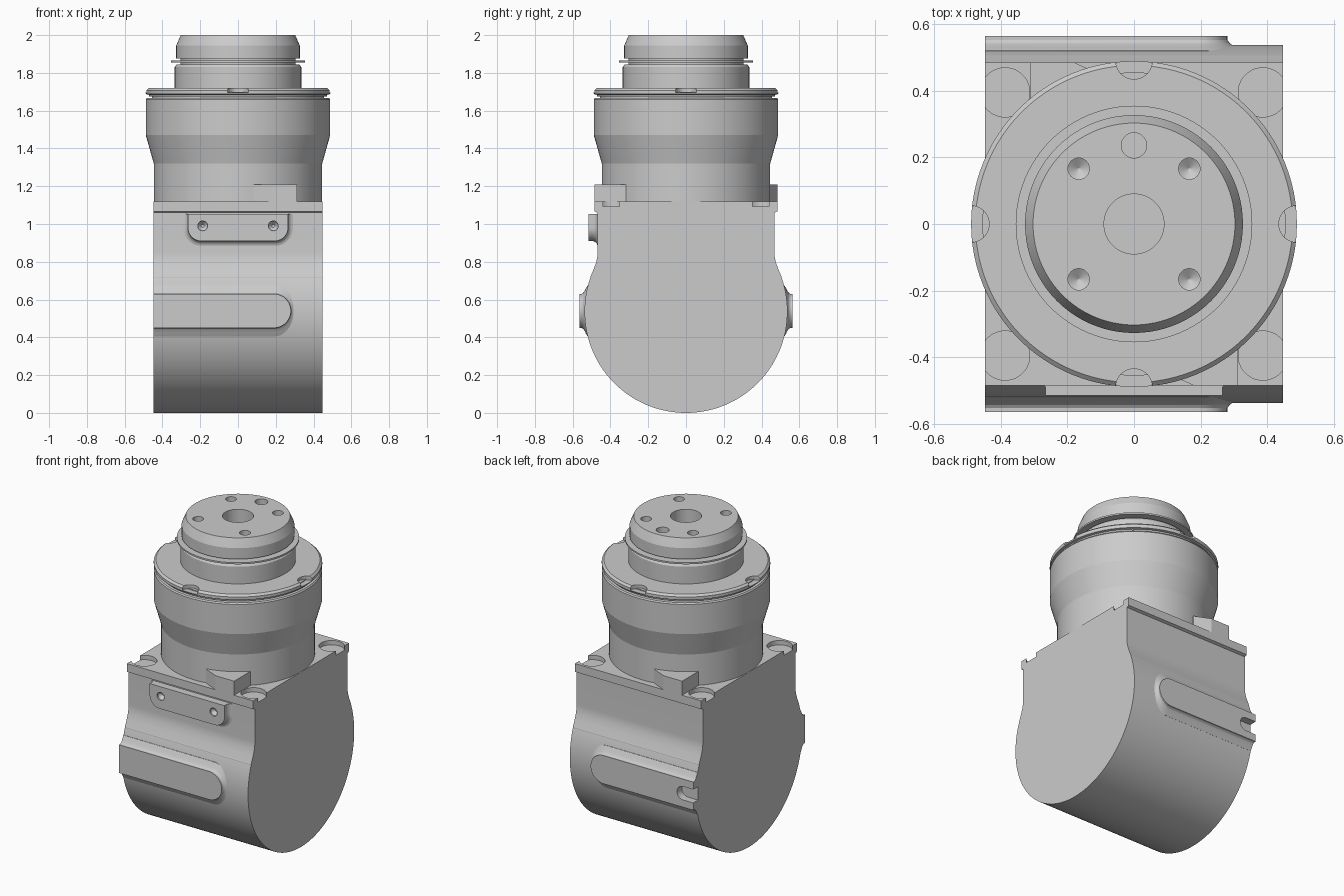
import bpy, bmesh, math
from math import cos, sin, pi

if "Cube" in bpy.data.objects:
    bpy.data.objects.remove(bpy.data.objects["Cube"])

HALF = 0.447          # half length of the housing along x


def loft(name, rings):
    """Skin a list of equal-length point rings and cap both ends."""
    bm = bmesh.new()
    rows = [[bm.verts.new(p) for p in r] for r in rings]
    n = len(rows[0])
    for a, b in zip(rows, rows[1:]):
        for i in range(n):
            j = (i + 1) % n
            bm.faces.new((a[i], a[j], b[j], b[i]))
    bm.faces.new(rows[0])
    bm.faces.new(rows[-1])
    bmesh.ops.recalc_face_normals(bm, faces=bm.faces)
    me = bpy.data.meshes.new(name)
    bm.to_mesh(me)
    bm.free()
    ob = bpy.data.objects.new(name, me)
    bpy.context.collection.objects.link(ob)
    return ob


def lathe(name, profile, x=0, y=0, n=96):
    """Revolve (radius, z) pairs about a vertical axis."""
    return loft(name, [[(x + r * cos(2 * pi * i / n), y + r * sin(2 * pi * i / n), z)
                        for i in range(n)] for r, z in profile])


def extrude_x(name, yz, x0, x1):
    return loft(name, [[(x, y, z) for y, z in yz] for x in (x0, x1)])


def extrude_y(name, xz, y0, y1):
    return loft(name, [[(x, y, z) for x, z in xz] for y in (y0, y1)])


def arc(cx, cz, r, a0, a1, n=16):
    return [(cx + r * cos(math.radians(a0 + (a1 - a0) * i / n)),
             cz + r * sin(math.radians(a0 + (a1 - a0) * i / n))) for i in range(n + 1)]


def cut(ob, cutters):
    """Subtract the cutters, bake the result and remove the helpers."""
    for c in cutters:
        c.hide_render = True
        m = ob.modifiers.new("cut", 'BOOLEAN')
        m.object, m.solver = c, 'EXACT'
    dg = bpy.context.evaluated_depsgraph_get()
    me = bpy.data.meshes.new_from_object(ob.evaluated_get(dg))
    ob.modifiers.clear()
    ob.data = me
    for c in cutters:
        bpy.data.objects.remove(c)


# Housing: round belly with a narrower neck
side = [(0.506, 0.72), (0.487, 0.765), (0.475, 0.80), (0.469, 0.83), (0.468, 0.85), (0.468, 1.07)]
a = math.degrees(math.asin(0.18 / 0.537))
belly = arc(0, 0.537, 0.537, 180 - a, 360 + a, 90)
body = extrude_x("housing", belly + side + [(-y, z) for y, z in reversed(side)], -HALF, HALF)

# Mounting plate with chamfered lower edge and four corner pockets
edge = [(0.468, 1.05), (0.468, 1.06), (0.485, 1.067), (0.485, 1.12)]
plate = extrude_x("mounting_plate", edge + [(-y, z) for y, z in reversed(edge)], -HALF, HALF)
cut(plate, [lathe("pocket", [(0.074, 1.092), (0.074, 1.2)], sx * 0.387, sy * 0.395, 48)
            for sx in (-1, 1) for sy in (-1, 1)])

# Raised stop blocks on opposite sides of the plate
stop = [(0.312, -0.485), (0.312, -0.28), (0.08, -0.40), (0.08, -0.44), (0.18, -0.485)]
for s, label in ((1, "front"), (-1, "back")):
    loft(label + "_stop_block", [[(s * x, s * y, z) for x, y in stop] for z in (1.10, 1.21)])

# Side strips with a filleted base, open at the left end
fillet = [(0, 0.565), (0, 0.553), (0.006, 0.544), (0.015, 0.537),
          (0.028, 0.531), (0.045, 0.521), (0.05, 0.48)]


def strip(name, s):
    rings = []
    for d, y in fillet:
        r = 0.09 + d
        pts = [(-HALF, 0.54 - r)] + arc(0.19, 0.54, r, -90, 90, 32) + [(-HALF, 0.54 + r)]
        rings.append([(x, s * y, z) for x, z in pts])
    return loft(name, rings)


strip("front_strip", -1)
back = strip("back_strip", 1)

# Rounded notch at the open end of the back strip
notch = [(-0.5, 0.497)] + arc(-0.375, 0.54, 0.043, -90, 90, 20) + [(-0.5, 0.583)]
for ob in (back, body):
    cut(ob, [extrude_y("notch", notch, 0.517, 0.6)])

# Front lug with rounded lower corners and two screw holes
rings = []
for d, y in [(0, 0.515), (0, 0.492), (0.005, 0.481), (0.013, 0.473), (0.025, 0.468), (0.025, 0.45)]:
    w, r = 0.265 + d, 0.07 + d
    pts = ([(-w, 1.052)] + arc(-w + r, 0.98, r, 180, 270)
           + arc(w - r, 0.98, r, 270, 360) + [(w, 1.052)])
    rings.append([(x, -y, z) for x, z in pts])
lug = loft("front_lug", rings)
cut(lug, [loft("screw_hole", [[(x, y, z) for x, z in arc(sx * 0.187, 0.99, r, 0, 345, 23)]
                              for r, y in ((0.026, -0.53), (0.026, -0.505), (0.008, -0.485))])
          for sx in (-1, 1)])

# Turned collar flaring outward
lathe("collar", [(0.446, 1.10), (0.446, 1.32), (0.488, 1.47), (0.488, 1.66),
                 (0.482, 1.668), (0.455, 1.668), (0.455, 1.70)])

# Cover disk with four edge notches
disk = lathe("cover_disk", [(0.472, 1.674), (0.472, 1.684), (0.486, 1.687), (0.489, 1.692),
                            (0.489, 1.708), (0.476, 1.72), (0.30, 1.72)])
cut(disk, [lathe("edge_notch", [(0.055, 1.695), (0.055, 1.8)],
                 0.49 * cos(k * pi / 2), 0.49 * sin(k * pi / 2), 48) for k in range(4)])

# Output shaft with a thin seal ring and drilled top
shaft = lathe("output_shaft", [(0.335, 1.70), (0.335, 1.83), (0.325, 1.845), (0.305, 1.845),
                               (0.305, 1.875), (0.327, 1.875), (0.327, 1.945),
                               (0.322, 1.957), (0.303, 2.0)])
drills = [lathe("bolt_hole", [(0.002, 1.945), (0.032, 1.965), (0.032, 2.1)],
                sx * 0.166, sy * 0.166, 32) for sx in (-1, 1) for sy in (-1, 1)]
drills.append(lathe("pin_hole", [(0.038, 1.95), (0.038, 2.1)], 0, 0.236, 32))
drills.append(lathe("center_bore", [(0.09, 1.90), (0.09, 2.1)], n=48))
cut(shaft, drills)
lathe("seal_ring", [(0.30, 1.855), (0.355, 1.855), (0.355, 1.865), (0.30, 1.865)])

# Smooth the curved faces and keep the machined edges sharp
for ob in bpy.data.objects:
    ob.select_set(True)
    bpy.context.view_layer.objects.active = ob
bpy.ops.object.shade_smooth_by_angle(angle=math.radians(14))
